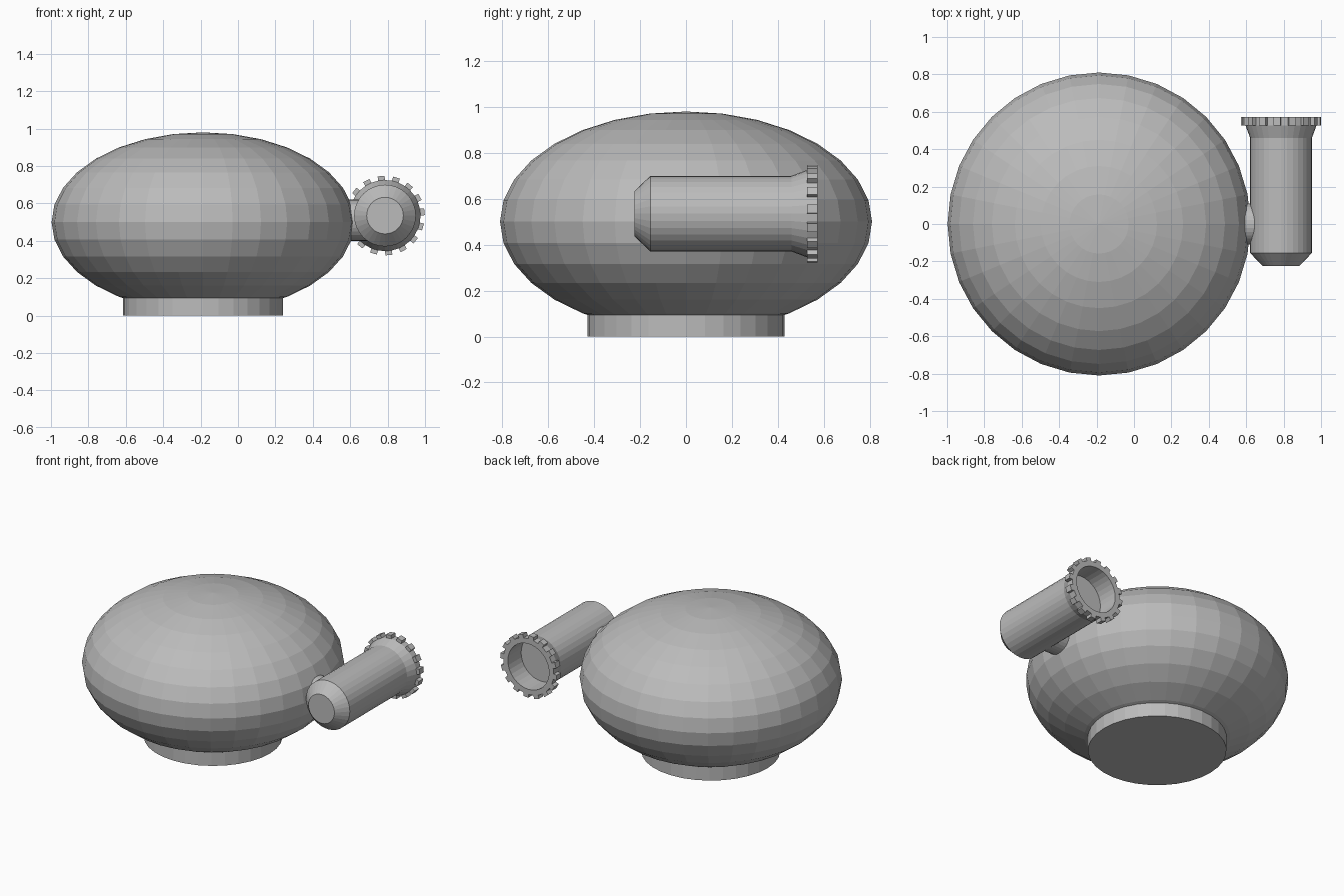
import bpy, bmesh, math
from mathutils import Matrix

if "Cube" in bpy.data.objects:
    bpy.data.objects.remove(bpy.data.objects["Cube"])

grey = bpy.data.materials.new("plain grey")
grey.diffuse_color = (0.5, 0.5, 0.5, 1)
grey.use_nodes = True
grey.node_tree.nodes["Principled BSDF"].inputs["Base Color"].default_value = grey.diffuse_color


def finish(name, bm):
    bmesh.ops.recalc_face_normals(bm, faces=bm.faces)
    mesh = bpy.data.meshes.new(name)
    bm.to_mesh(mesh)
    bm.free()
    mesh.materials.append(grey)
    obj = bpy.data.objects.new(name, mesh)
    bpy.context.collection.objects.link(obj)
    return obj


def cylinder(name, radius, length, matrix):
    bm = bmesh.new()
    bmesh.ops.create_cone(bm, cap_ends=True, segments=32, radius1=radius,
                          radius2=radius, depth=length, matrix=matrix)
    return finish(name, bm)


# Squashed round body
bm = bmesh.new()
bmesh.ops.create_uvsphere(bm, u_segments=32, v_segments=16, radius=1,
                          matrix=Matrix.Translation((-0.187, 0, 0.5))
                          @ Matrix.Diagonal((0.81, 0.81, 0.48, 1)))
finish("body", bm)

# Foot under the body
cylinder("foot", 0.428, 0.11, Matrix.Translation((-0.187, 0, 0.055)))

# Short stub joining the tube to the body
cylinder("connector", 0.11, 0.2, Matrix.Translation((0.6, 0, 0.51))
         @ Matrix.Rotation(math.pi / 2, 4, 'Y'))

# Side tube: (radius, y) profile turned around the y direction, with open bore
CX, CZ, N = 0.786, 0.535, 32
profile = [(0.098, -0.225), (0.165, -0.155), (0.165, 0.46), (0.19, 0.527),
           (0.19, 0.572), (0.155, 0.572), (0.155, 0.43)]
bm = bmesh.new()
rings = []
for r, y in profile:
    rings.append([bm.verts.new((CX + r * math.cos(2 * math.pi * i / N), y,
                                CZ + r * math.sin(2 * math.pi * i / N)))
                  for i in range(N)])
teeth = []
for k in range(len(rings) - 1):
    a, b = rings[k], rings[k + 1]
    for i in range(N):
        j = (i + 1) % N
        f = bm.faces.new((a[i], a[j], b[j], b[i]))
        if k == 3 and i % 2 == 0:
            teeth.append(f)
bm.faces.new(rings[0])
bm.faces.new(rings[-1])
bmesh.ops.recalc_face_normals(bm, faces=bm.faces)

# Grip teeth: every other rim face pulled outward
for f in teeth:
    n = f.normal.copy()
    new = bmesh.ops.extrude_discrete_faces(bm, faces=[f])["faces"][0]
    bmesh.ops.translate(bm, verts=new.verts, vec=n * 0.023)
finish("side_tube", bm)
